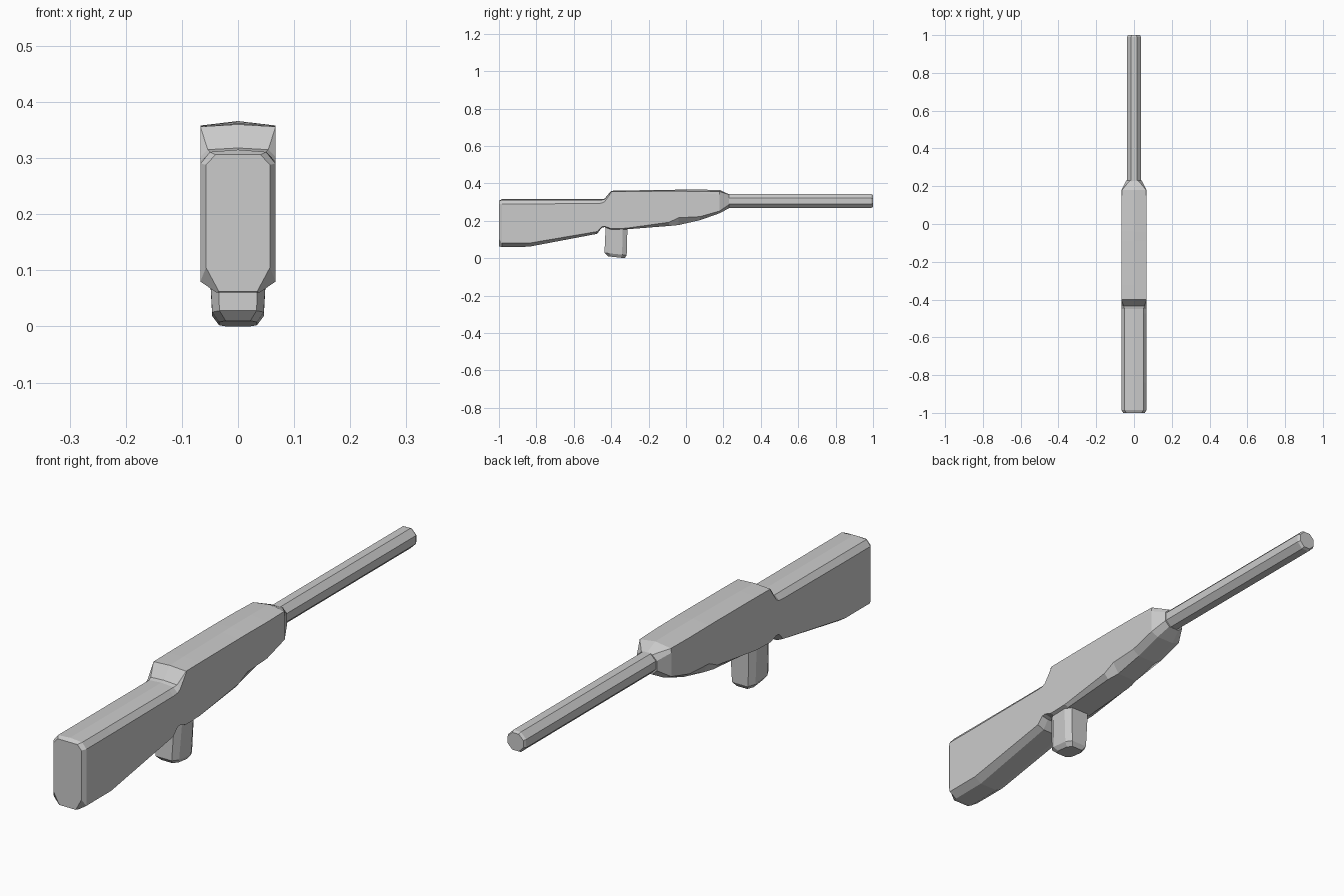
import bpy, bmesh, math
from mathutils import Vector

if "Cube" in bpy.data.objects:
    bpy.data.objects.remove(bpy.data.objects["Cube"])


def loft(name, rings):
    """Skin equal-length rings of points and cap both ends."""
    bm = bmesh.new()
    loops = [[bm.verts.new(p) for p in r] for r in rings]
    n = len(loops[0])
    for a, b in zip(loops, loops[1:]):
        for i in range(n):
            j = (i + 1) % n
            bm.faces.new((a[i], a[j], b[j], b[i]))
    bm.faces.new(loops[0])
    bm.faces.new(loops[-1])
    bmesh.ops.recalc_face_normals(bm, faces=bm.faces)
    me = bpy.data.meshes.new(name)
    bm.to_mesh(me)
    bm.free()
    ob = bpy.data.objects.new(name, me)
    bpy.context.collection.objects.link(ob)
    return ob


def body_ring(y, w, peak, top_w, top, side_top, side_bot, bot_w, bot):
    """Mirrored cross-section: ridge, top edge, side, chamfered underside."""
    half = [(top_w, top), (w, side_top), (w, side_bot), (bot_w, bot)]
    pts = [(0, peak)] + half + [(0, bot)] + [(-x, z) for x, z in reversed(half)]
    return [Vector((x, y, z)) for x, z in pts]


# Stock and receiver: one continuous body running from butt to barrel
sections = [
    (-1.000, .057, .306, .040, .306, .288, .105, .034, .062),
    (-0.985, .067, .315, .050, .311, .290, .080, .038, .060),
    (-0.840, .067, .315, .050, .311, .290, .080, .038, .061),
    (-0.475, .067, .315, .050, .311, .292, .142, .040, .130),
    (-0.450, .067, .315, .050, .311, .294, .168, .040, .163),
    (-0.435, .067, .318, .054, .315, .302, .170, .042, .166),
    (-0.400, .067, .360, .067, .356, .350, .158, .050, .152),
    (-0.320, .067, .362, .067, .357, .350, .160, .050, .154),
    (-0.090, .067, .365, .067, .358, .350, .192, .050, .172),
    (-0.040, .067, .366, .067, .358, .350, .216, .042, .177),
    (0.075, .067, .366, .067, .357, .348, .222, .040, .203),
    (0.180, .066, .365, .064, .356, .340, .252, .036, .240),
    (0.230, .041, .341, .022, .340, .322, .286, .022, .267),
]
loft("stock_and_receiver", [body_ring(*s) for s in sections])


# Octagonal barrel with a small chamfer at the muzzle
def barrel_ring(y, apothem):
    r = apothem / math.cos(math.pi / 8)
    angles = [math.pi / 8 + k * math.pi / 4 for k in range(8)]
    return [Vector((r * math.cos(a), y, .305 + r * math.sin(a))) for a in angles]


loft("barrel", [barrel_ring(y, r) for y, r in
                [(.19, .037), (.99, .037), (1.0, .032)]])


# Tapered grip with chamfered corners, its foot sloping down to the front
def grip_ring(y0, y1, z0, z1, w, cx, cy):
    pts = [(w, y0 + cy), (w, y1 - cy), (w - cx, y1), (cx - w, y1),
           (-w, y1 - cy), (-w, y0 + cy), (cx - w, y0), (w - cx, y0)]
    return [Vector((x, y, z0 + (z1 - z0) * (y - y0) / (y1 - y0))) for x, y in pts]


loft("grip", [
    grip_ring(-.428, -.312, .200, .200, .056, .016, .025),
    grip_ring(-.436, -.317, .028, .016, .046, .013, .025),
    grip_ring(-.418, -.328, .010, .000, .034, .012, .020),
])
